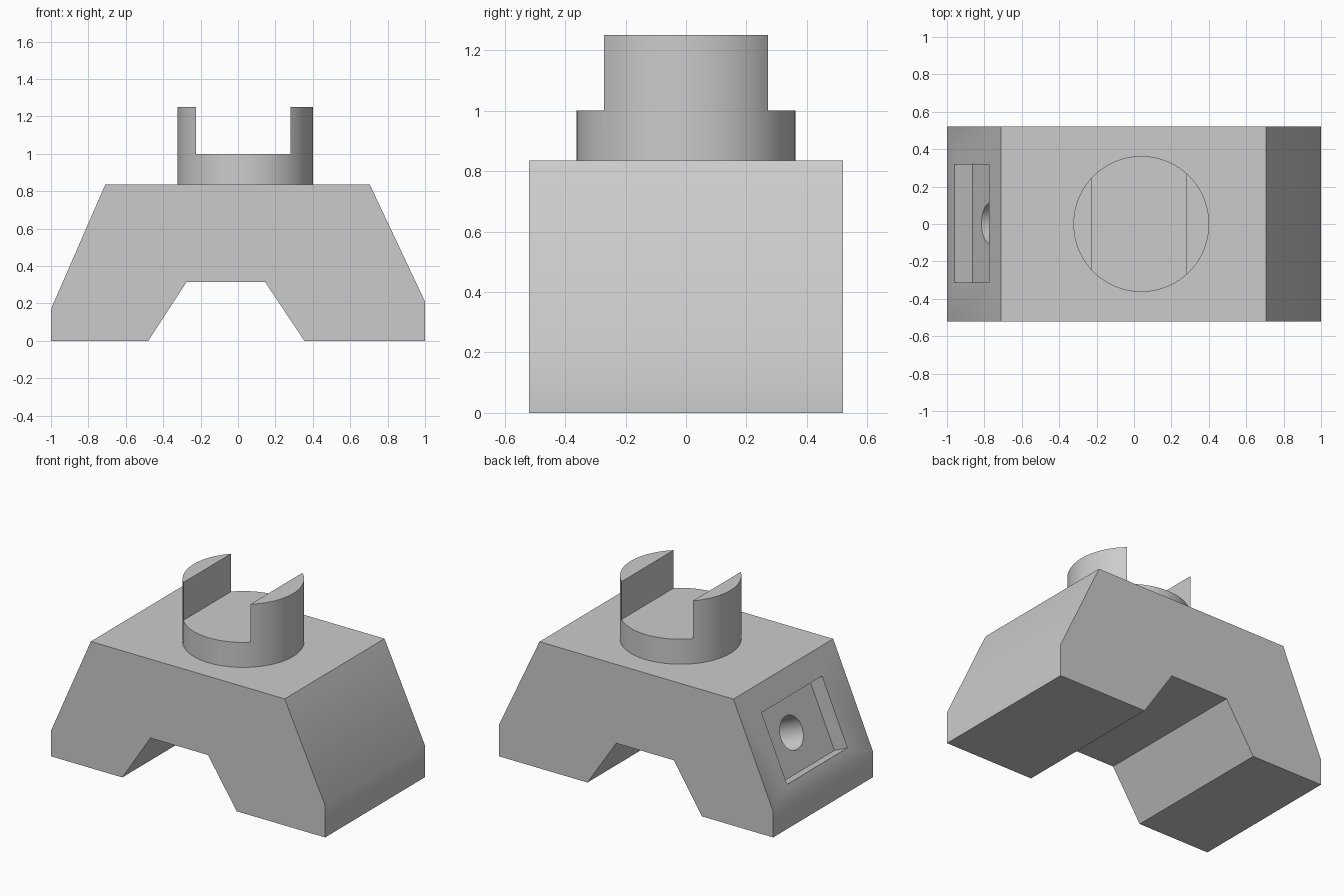
import bpy
import bmesh
import math
from mathutils import Matrix, Vector

old = bpy.data.objects.get("Cube")
if old:
    bpy.data.objects.remove(old, do_unlink=True)

# Single plain grey
grey = bpy.data.materials.new("plain grey")
grey.use_nodes = True
colour = (0.6, 0.6, 0.6, 1)
grey.diffuse_color = colour
grey.node_tree.nodes["Principled BSDF"].inputs["Base Color"].default_value = colour


def add_object(name, bm):
    bmesh.ops.recalc_face_normals(bm, faces=bm.faces)
    mesh = bpy.data.meshes.new(name)
    bm.to_mesh(mesh)
    bm.free()
    mesh.materials.append(grey)
    obj = bpy.data.objects.new(name, mesh)
    bpy.context.collection.objects.link(obj)
    return obj


def box(name, size, matrix):
    bm = bmesh.new()
    scale = Matrix.Diagonal((*size, 1))
    bmesh.ops.create_cube(bm, size=1, matrix=matrix @ scale)
    return add_object(name, bm)


def cylinder(name, radius, depth, matrix, sides):
    bm = bmesh.new()
    bmesh.ops.create_cone(bm, cap_ends=True, segments=sides, radius1=radius,
                          radius2=radius, depth=depth, matrix=matrix)
    return add_object(name, bm)


def activate(obj):
    bpy.ops.object.select_all(action="DESELECT")
    obj.select_set(True)
    bpy.context.view_layer.objects.active = obj


def cut(target, cutter):
    cutter.hide_render = True
    mod = target.modifiers.new("cut", "BOOLEAN")
    mod.operation = "DIFFERENCE"
    mod.solver = "EXACT"
    mod.object = cutter
    activate(target)
    bpy.ops.object.modifier_apply(modifier=mod.name)
    bpy.data.objects.remove(cutter, do_unlink=True)


# Arched body: side profile extruded along y
HALF_DEPTH = 0.52
profile = [(-1, 0), (-1, 0.17), (-0.71, 0.835), (0.705, 0.835), (1, 0.21),
           (1, 0), (0.355, 0), (0.145, 0.315), (-0.275, 0.315), (-0.48, 0)]
bm = bmesh.new()
face = bm.faces.new([bm.verts.new((x, -HALF_DEPTH, z)) for x, z in profile])
extruded = bmesh.ops.extrude_face_region(bm, geom=[face])["geom"]
bmesh.ops.translate(bm, vec=(0, 2 * HALF_DEPTH, 0),
                    verts=[v for v in extruded if isinstance(v, bmesh.types.BMVert)])
body = add_object("arched_body", bm)

# Rectangular pocket and blind hole, square to the sloped right-hand end
low, high = Vector(profile[1]), Vector(profile[2])
slope = high - low
tilt = Matrix.Rotation(-math.atan2(slope.y, slope.x), 4, "Y")
middle = low + slope * 0.457
frame = Matrix.Translation((middle.x, 0.003, middle.y)) @ tilt
POCKET, HOLE = 0.104, 0.3
cut(body, box("pocket_cutter", (0.463, 0.63, 2 * POCKET), frame))
hole_frame = frame @ Matrix.Translation((0, 0, -POCKET - HOLE / 2 + 0.03))
cut(body, cylinder("hole_cutter", 0.107, HOLE + 0.06, hole_frame, 48))

# Round boss with a wide slot that leaves two prongs
BOSS_X, BASE, TOP, SLOT_FLOOR = 0.039, 0.83, 1.25, 1.0
boss = cylinder("slotted_boss", 0.363, TOP - BASE,
                Matrix.Translation((BOSS_X, 0, (BASE + TOP) / 2)), 96)
cut(boss, box("slot_cutter", (0.505, 1, 1),
              Matrix.Translation((0.0275, 0, SLOT_FLOOR + 0.5))))

# Smooth round walls, sharp edges
for part in (body, boss):
    activate(part)
    bpy.ops.object.shade_smooth_by_angle(angle=math.radians(30))
